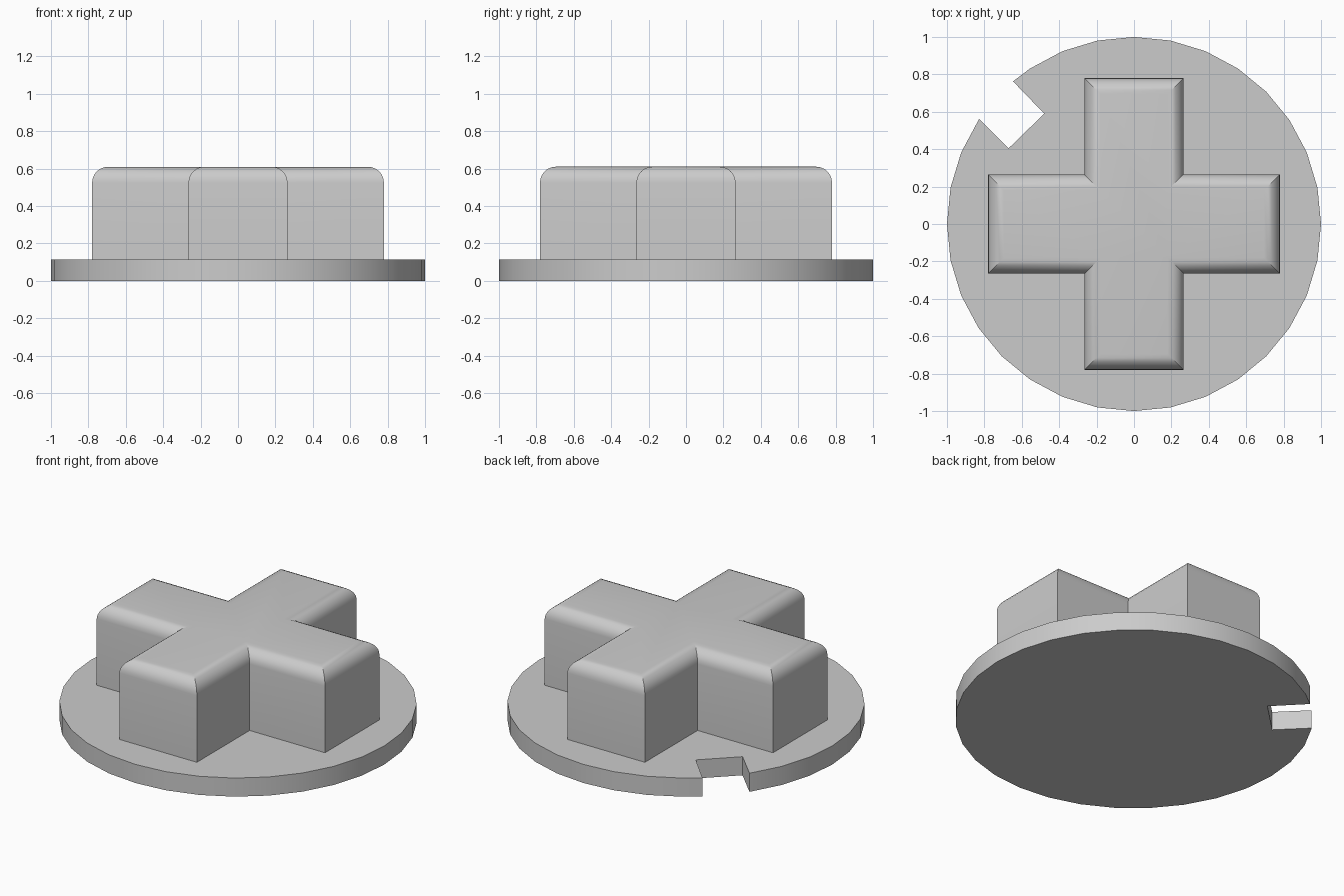
import bpy, bmesh
from math import cos, sin, radians

if "Cube" in bpy.data.objects:
    bpy.data.objects.remove(bpy.data.objects["Cube"])

grey = bpy.data.materials.new("light_grey")
grey.use_nodes = True
color = (0.6, 0.6, 0.6, 1)
grey.diffuse_color = color
grey.node_tree.nodes["Principled BSDF"].inputs["Base Color"].default_value = color


def prism(name, outline, bottom, top, bevel=0):
    """Extrude an outline upwards, optionally rounding its top rim."""
    bm = bmesh.new()
    base = bm.faces.new([bm.verts.new((x, y, bottom)) for x, y in outline])
    result = bmesh.ops.extrude_face_region(bm, geom=[base], use_keep_orig=True)
    raised = [v for v in result["geom"] if isinstance(v, bmesh.types.BMVert)]
    bmesh.ops.translate(bm, verts=raised, vec=(0, 0, top - bottom))
    bmesh.ops.recalc_face_normals(bm, faces=bm.faces)
    if bevel:
        rim = [e for e in bm.edges if all(v.co.z > top - 0.001 for v in e.verts)]
        bmesh.ops.bevel(bm, geom=rim, offset=bevel, offset_type='OFFSET',
                        segments=6, profile=0.5, affect='EDGES')
    mesh = bpy.data.meshes.new(name)
    bm.to_mesh(mesh)
    bm.free()
    mesh.materials.append(grey)
    obj = bpy.data.objects.new(name, mesh)
    bpy.context.collection.objects.link(obj)
    bpy.ops.object.select_all(action='DESELECT')
    obj.select_set(True)
    bpy.context.view_layer.objects.active = obj
    bpy.ops.object.shade_smooth_by_angle(angle=radians(30))
    return obj


# Round base with a square notch at the back right
sides = 32
notch_start, notch_end = 130.3, 145.8
angles = [i * 360 / sides for i in range(sides)]


def arc(low, high):
    return [(cos(radians(a)), sin(radians(a))) for a in angles if low <= a < high]


def rim_point(a):
    return (cos(radians(a)), sin(radians(a)))


notch = [rim_point(notch_start), (-0.48, 0.59), (-0.67, 0.405), rim_point(notch_end)]
prism("base_disc", arc(0, notch_start) + notch + arc(notch_end, 360), 0, 0.115)

# Raised cross with a rounded top rim
half, reach = 0.265, 0.78
arm = [(reach, -half), (reach, half), (half, half)]
cross = []
for turn in range(4):
    cross += arm
    arm = [(-y, x) for x, y in arm]
prism("cross_grip", cross, 0.1, 0.61, bevel=0.085)
